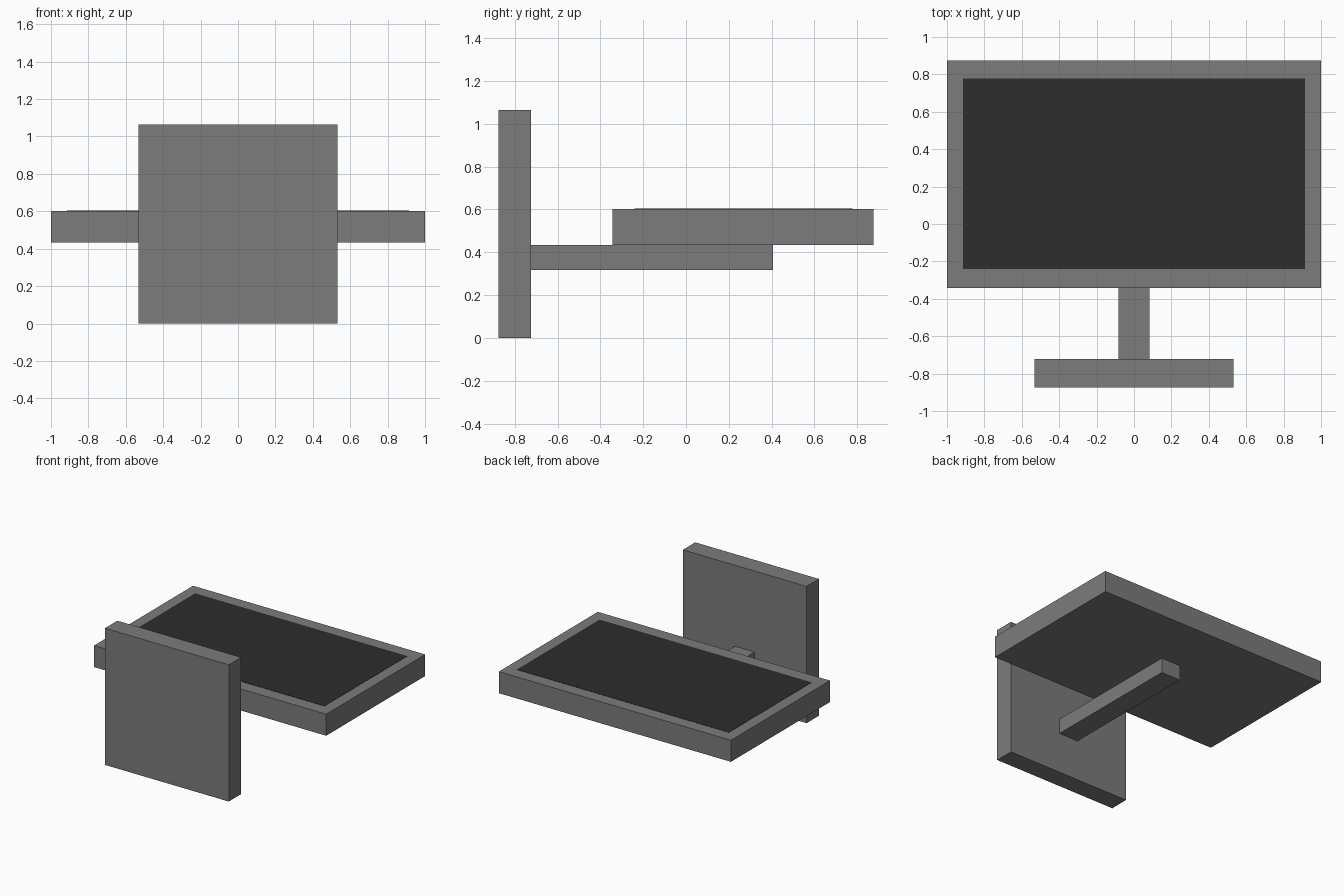
import bpy
import bmesh
from mathutils import Matrix, Vector

if "Cube" in bpy.data.objects:
    bpy.data.objects.remove(bpy.data.objects["Cube"])


def material(name, value):
    mat = bpy.data.materials.new(name)
    mat.diffuse_color = (value, value, value, 1)
    mat.use_nodes = True
    mat.node_tree.nodes["Principled BSDF"].inputs["Base Color"].default_value = mat.diffuse_color
    return mat


grey = material("mid grey", 0.2)
dark = material("screen dark grey", 0.026)


def box(name, low, high, mat):
    """Axis-aligned box between two opposite corners."""
    low, high = Vector(low), Vector(high)
    bm = bmesh.new()
    bmesh.ops.create_cube(bm, size=1, matrix=Matrix.Translation((low + high) / 2)
                          @ Matrix.Diagonal((*(high - low), 1)))
    mesh = bpy.data.meshes.new(name)
    bm.to_mesh(mesh)
    bm.free()
    mesh.materials.append(mat)
    obj = bpy.data.objects.new(name, mesh)
    bpy.context.collection.objects.link(obj)
    return obj


# Foot plate, standing upright because the monitor lies on its back
box("stand_base", (-0.533, -0.875, 0), (0.533, -0.723, 1.065), grey)

# Neck running from the foot along the back of the display
box("stand_neck", (-0.084, -0.723, 0.317), (0.084, 0.407, 0.434), grey)

# Display housing
box("display_housing", (-1, -0.343, 0.434), (1, 0.875, 0.602), grey)

# Thin screen plate, just proud of the housing
box("screen", (-0.913, -0.241, 0.599), (0.913, 0.777, 0.604), dark)
